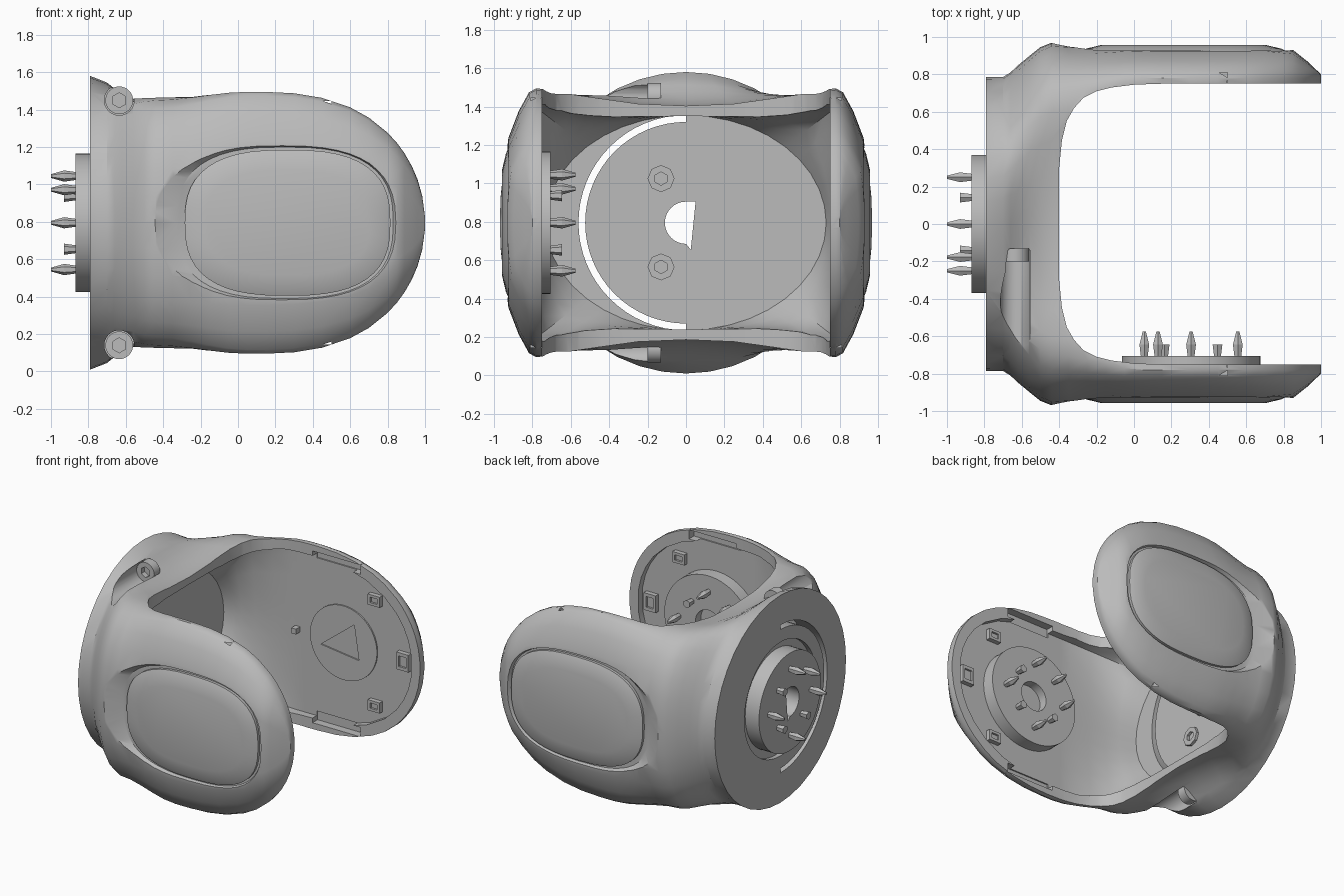
import bpy, bmesh
from math import pi, sin, cos, sqrt
from mathutils import Matrix, Vector

if "Cube" in bpy.data.objects:
    bpy.data.objects.remove(bpy.data.objects["Cube"])

ZC = 0.795  # height of the joint axis
grey = bpy.data.materials.new("plain grey")
grey.use_nodes = True
grey.diffuse_color = (0.5, 0.5, 0.5, 1)
grey.node_tree.nodes["Principled BSDF"].inputs["Base Color"].default_value = (0.5, 0.5, 0.5, 1)


def finish(name, bm, smooth=True):
    bmesh.ops.recalc_face_normals(bm, faces=bm.faces)
    me = bpy.data.meshes.new(name)
    bm.to_mesh(me)
    bm.free()
    me.materials.append(grey)
    ob = bpy.data.objects.new(name, me)
    bpy.context.collection.objects.link(ob)
    if smooth:
        shade(ob)
    return ob


def select(ob):
    bpy.ops.object.select_all(action='DESELECT')
    ob.select_set(True)
    bpy.context.view_layer.objects.active = ob


def shade(ob):
    select(ob)
    bpy.ops.object.shade_smooth_by_angle(angle=0.6)


def skin(rings):
    """Join closed rings of points and cap both ends."""
    bm = bmesh.new()
    vs = [[bm.verts.new(p) for p in r] for r in rings]
    n = len(vs[0])
    for a, b in zip(vs, vs[1:]):
        for i in range(n):
            bm.faces.new((a[i], a[(i + 1) % n], b[(i + 1) % n], b[i]))
    bm.faces.new(vs[0])
    bm.faces.new(vs[-1])
    return bm


def cyl(bm, pos, axis, r, depth, n=32, r2=None):
    """Cylinder or cone that starts at pos and runs along axis."""
    axis = Vector(axis)
    m = Matrix.Translation(Vector(pos) + axis * depth / 2) @ axis.to_track_quat('Z', 'Y').to_matrix().to_4x4()
    bmesh.ops.create_cone(bm, cap_ends=True, segments=n, radius1=r,
                          radius2=r if r2 is None else r2, depth=depth, matrix=m)
    return bm


def box(bm, pos, size):
    m = Matrix.Translation(pos) @ Matrix.Diagonal((*size, 1))
    bmesh.ops.create_cube(bm, size=1, matrix=m)
    return bm


def cut(ob, bm):
    tool = finish("cutter", bm, False)
    mod = ob.modifiers.new("cut", 'BOOLEAN')
    mod.operation, mod.solver, mod.object = 'DIFFERENCE', 'EXACT', tool
    select(ob)
    bpy.ops.object.modifier_apply(modifier=mod.name)
    bpy.data.objects.remove(tool)


def ramp(x, table):
    if x <= table[0][0]:
        return table[0][1]
    for (a, u), (b, v) in zip(table, table[1:]):
        if x <= b:
            return u + (v - u) * (x - a) / (b - a)
    return table[-1][1]


def mix(p, q, t):
    return [(a + (c - a) * t, b + (d - b) * t) for (a, b), (c, d) in zip(p, q)]


def section(x, quarter, ry, rz, k, h, dome=1):
    """Blend an ellipse into the arm section, mirrored to a full ring."""
    n = len(quarter) - 1
    ellipse = [(ry * sin(pi / 2 * i / n), rz * cos(pi / 2 * i / n)) for i in range(n + 1)]
    arm = [(min(y, 0.8) + max(0, y - 0.8) * dome, z * h) for y, z in quarter]
    q = mix(ellipse, arm, k)
    half = q + [(y, -z) for y, z in q[-2::-1]]
    full = half + [(-y, z) for y, z in half[-2:0:-1]]
    return [(x, y, ZC + z) for y, z in full]


def height(x, top, start, end):
    u = max(0, (x - start) / (end - start))
    return top * sqrt(max(0.002, 1 - u ** 2.55))


# Yoke: flared round base flowing through soft shoulders into two domed arms
SHOULDER = [(0, .87), (.25, .885), (.45, .925), (.6, .955), (.7, .935), (.78, .87),
            (.85, .76), (.91, .6), (.95, .4), (.965, .2), (.97, 0)]
ARM = [(0, .87), (.25, .885), (.5, .93), (.68, .985), (.78, 1), (.82, .97),
       (.88, .83), (.94, .63), (.955, .45), (.965, .2), (.968, 0)]
INNER = [(0, .9), (.25, .9), (.45, .91), (.6, .95), (.7, 1), (.8, 1),
         (.8, .9), (.8, .65), (.8, .4), (.8, .2), (.8, 0)]
BLEND = [(-.79, 0), (-.7, .1), (-.66, .26), (-.62, .46), (-.56, .7), (-.5, .9), (-.44, 1)]
FLARE = [(-.79, .785), (-.7, .765), (-.56, .73)]
DOME = [(-.44, 1), (-.2, .9), (.7, .88), (.85, .78), (.93, .4), (1, 0)]
rings = []
for x in [b[0] for b in BLEND] + [-.35, -.25, -.15, -.05, .05, .15, .3, .45, .6, .7,
                                  .8, .85, .89, .93, .96, .985, 1]:
    t = ramp(x, [(-.44, 0), (.05, 1)])
    quarter = mix(SHOULDER, ARM, t * t * (3 - 2 * t))
    r = ramp(x, FLARE)
    rings.append(section(x, quarter, r, r, ramp(x, BLEND), height(x, .7, .1, 1), ramp(x, DOME)))
yoke = finish("yoke", skin(rings), False)

# Hollow inside of the base and the shallow arm recesses
rings = []
for x in (-.63, -.56, -.5, -.4, -.25, -.1, 0, .2, .4, .55, .7, .8, .86, .9, .925):
    k = ramp(x, [(-.63, 0), (-.4, .7), (-.1, 1)])
    rings.append(section(x, INNER, .73, .56, k, height(x, .615, .1, .93)))
cut(yoke, skin(rings))

# Gap between the arms
half = [(1.2, .75), (.15, .75), (0, .745), (-.12, .73), (-.2, .71), (-.27, .675),
        (-.32, .62), (-.36, .55), (-.385, .45), (-.4, .3)]
gap = half + [(x, -y) for x, y in reversed(half)]
cut(yoke, skin([[(x, y, z) for x, y in gap] for z in (-.3, 1.9)]))

# Recess around the hub, curved slot and keyed bore through the base
cut(yoke, cyl(bmesh.new(), (-.755, 0, ZC), (-1, 0, 0), .43, .2, 64))
arc = [pi / 2 + pi * i / 32 for i in range(33)]
slot = [(.56 * cos(a), .56 * sin(a)) for a in arc] + [(.525 * cos(a), .525 * sin(a)) for a in reversed(arc)]
cut(yoke, skin([[(x, y, ZC + z) for y, z in slot] for x in (-.9, -.6)]))
bore = [(.11 * cos(a), .11 * sin(a)) for a in arc[::2]] + [(.025, -.14), (.05, .11)]


def bore_tool():
    return skin([[(x, y, ZC + z) for y, z in bore] for x in (-1.1, -.55)])


cut(yoke, bore_tool())


def oval(y, a, b, cx):
    pts = []
    for i in range(48):
        c, s = cos(2 * pi * i / 48), sin(2 * pi * i / 48)
        pts.append((cx + a * abs(c) ** .75 * (1 if c > 0 else -1), y,
                    ZC + b * abs(s) ** .75 * (1 if s > 0 else -1)))
    return pts


# Oval troughs with raised pads on the outside of both arms
for side, label in ((-1, "front"), (1, "back")):
    cut(yoke, skin([oval(side * .905, .58, .405, .25), oval(side * 1.0, .69, .435, .19)]))
    finish(label + "_pad", skin([oval(side * .85, .55, .39, .265), oval(side * .925, .55, .39, .265),
                                 oval(side * .938, .52, .36, .265), oval(side * .957, .44, .28, .265)]))

# Bolt pockets in the flare, and their bolts
for s, label in ((1, "upper"), (-1, "lower")):
    z = ZC + s * .655
    cut(yoke, cyl(bmesh.new(), (-.635, -.14, z), (0, -1, 0), .08, .6))
    bolt = finish(label + "_bolt", cyl(bmesh.new(), (-.635, -.13, z), (0, -1, 0), .074, .07), False)
    cut(bolt, cyl(bmesh.new(), (-.635, -.16, z), (0, -1, 0), .04, .1, 6))
    shade(bolt)
    # Hex screws on the floor of the base
    z = ZC + s * .23
    screw = finish(label + "_screw", cyl(bmesh.new(), (-.64, -.13, z), (1, 0, 0), .07, .03, 8), False)
    cut(screw, cyl(bmesh.new(), (-.63, -.13, z), (1, 0, 0), .035, .1, 6))

# Notches in the rims of the arm recesses
for y in (-.775, .775):
    for s in (1, -1):
        cut(yoke, box(bmesh.new(), Vector((.3, y, ZC + s * .615)), (.4, .07, .07)))
shade(yoke)


# Coupling hubs with rings of pointed pins
def hub(name, pos, axis, thick, tool):
    pos, axis = Vector(pos), Vector(axis)
    disc = finish(name, cyl(bmesh.new(), pos, axis, .37, thick, 64), False)
    cut(disc, tool)
    shade(disc)
    side = axis.cross((0, 0, 1))
    bm = bmesh.new()
    for i in range(8):
        a = pi / 4 * i
        long = i % 2 == 0 or i == 3
        p = pos + axis * (thick - .01) + (side * cos(a) + Vector((0, 0, sin(a)))) * (.25 if long else .2)
        cyl(bm, p, axis, .02, .07, 6, .03)
        if long:
            cyl(bm, p + axis * .07, axis, .03, .07, 6, .01)
    finish(name + "_pins", bm, False)


hub("base_hub", (-.75, 0, ZC), (-1, 0, 0), .12, bore_tool())
hub("arm_hub", (.305, -.81, ZC), (0, 1, 0), .105,
    cyl(bmesh.new(), (.305, -.77, ZC), (0, 1, 0), .11, .2))

# Cover disc with a wedge recess on the back arm
cover = finish("cover_disc", cyl(bmesh.new(), (.33, .81, ZC), (0, -1, 0), .28, .02, 64), False)
wedge = [(.14, -.06), (.46, -.10), (.42, .16)]
cut(cover, skin([[(x, y, ZC + z) for x, z in wedge] for y in (.7, .8)]))

# Small latch frames inside both arms
for side, label in ((-1, "front"), (1, "back")):
    for n, (x, dz) in enumerate(((.84, 0), (.6, .4), (.6, -.4))):
        p = Vector((x, side * .79, ZC + dz))
        latch = finish(f"{label}_latch_{n + 1}", box(bmesh.new(), p, (.1, .05, .13 if n == 0 else .08)), False)
        cut(latch, box(bmesh.new(), p - Vector((0, side * .03, 0)), (.06, .04, .08 if n == 0 else .04)))
finish("locating_stud", box(bmesh.new(), (-.06, .78, ZC), (.04, .06, .04)), False)
